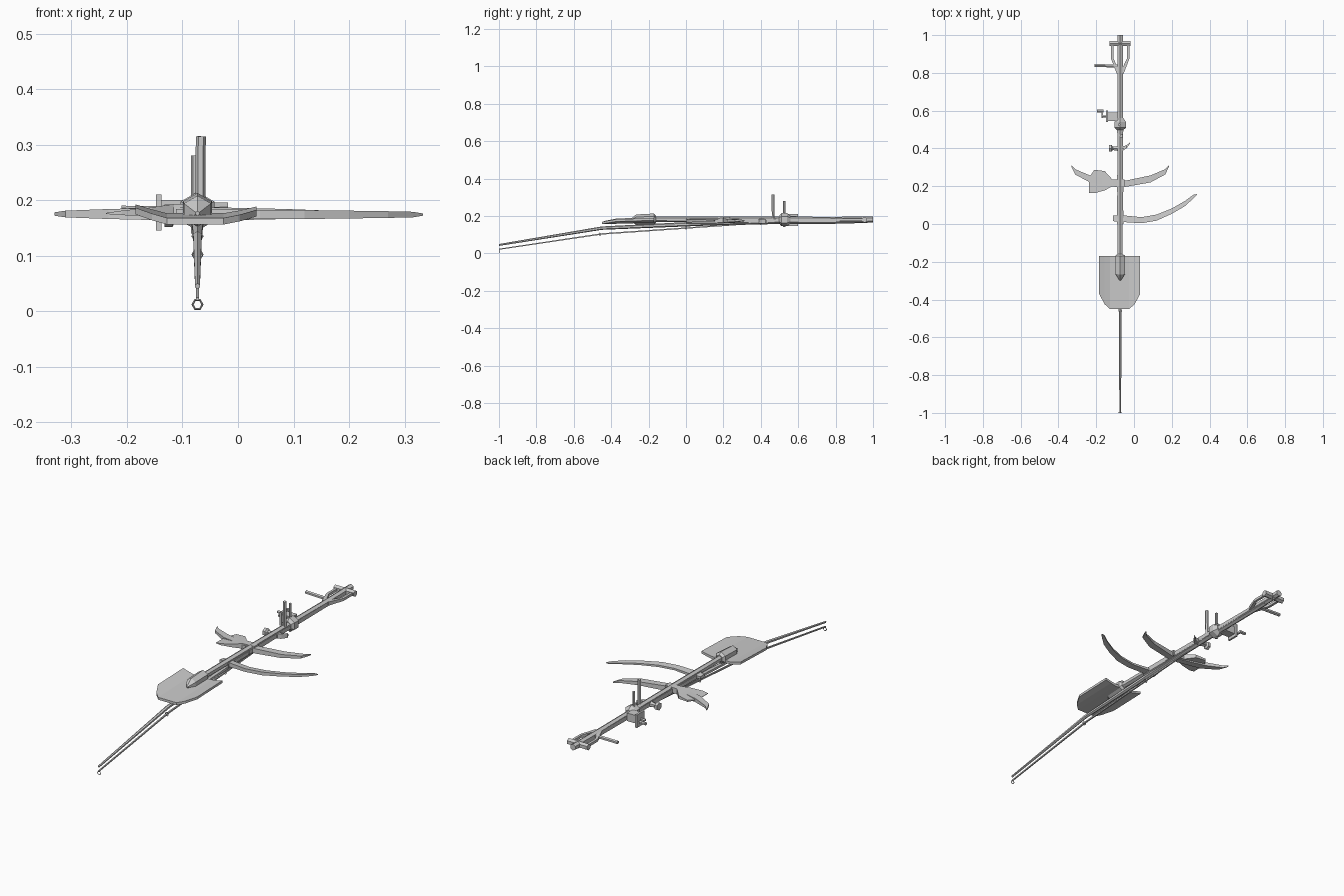
import bpy, bmesh
from math import pi, sin, cos
from mathutils import Vector

if "Cube" in bpy.data.objects:
    bpy.data.objects.remove(bpy.data.objects["Cube"])

CX = -0.073  # shared axis of the bundled tools


def loft(name, rings):
    """Skin a list of equal-length rings and cap both ends."""
    bm = bmesh.new()
    rows = [[bm.verts.new(p) for p in r] for r in rings]
    n = len(rows[0])
    for a, b in zip(rows, rows[1:]):
        for i in range(n):
            bm.faces.new((a[i], a[(i + 1) % n], b[(i + 1) % n], b[i]))
    bm.faces.new(rows[0][::-1])
    bm.faces.new(rows[-1])
    bmesh.ops.recalc_face_normals(bm, faces=bm.faces[:])
    me = bpy.data.meshes.new(name)
    bm.to_mesh(me)
    bm.free()
    ob = bpy.data.objects.new(name, me)
    bpy.context.collection.objects.link(ob)
    return ob


def tube(name, pts, sides=6):
    """Tapered polygonal bar through (x, y, z, radius) points."""
    rings = []
    ps = [Vector(p[:3]) for p in pts]
    for i, p in enumerate(pts):
        d = (ps[min(i + 1, len(ps) - 1)] - ps[max(i - 1, 0)]).normalized()
        up = Vector((1, 0, 0)) if abs(d.z) > 0.9 else Vector((0, 0, 1))
        u = d.cross(up).normalized()
        v = u.cross(d)
        rings.append([ps[i] + p[3] * (u * cos(2 * pi * (k + .5) / sides) + v * sin(2 * pi * (k + .5) / sides))
                      for k in range(sides)])
    return loft(name, rings)


def blade(name, stations, slope=0.0, y0=0.0):
    """Flat blade from stations (x, y_low, y_high, z, half thickness at low, at high)."""
    rings = []
    for x, lo, hi, z, tl, th in stations:
        zl, zh = z + slope * (lo - y0), z + slope * (hi - y0)
        rings.append([(x, lo, zl - tl), (x, hi, zh - th), (x, hi, zh + th), (x, lo, zl + tl)])
    return loft(name, rings)


def ring(name, loc, r):
    bpy.ops.mesh.primitive_torus_add(major_segments=6, minor_segments=4, major_radius=r,
                                     minor_radius=0.002, location=loc, rotation=(pi / 2, 0, 0))
    bpy.context.object.name = name


def box(name, x0, x1, y0, y1, z0, z1):
    return loft(name, [[(x, y0, z0), (x, y1, z0), (x, y1, z1), (x, y0, z1)] for x in (x0, x1)])


# Shovel: dished blade, socket, shaft and D-grip
blade("shovel_blade", [(x, lo, -.17, z, .006, .006) for x, lo, z in (
    (-.185, -.37, .178), (-.155, -.425, .169), (-.128, -.45, .162), (-.026, -.45, .162),
    (.003, -.425, .167), (.033, -.37, .174))], slope=.03, y0=-.45)
tube("shovel_socket", [(CX, -.30, .176, .004), (CX, -.265, .18, .028), (CX, -.17, .183, .03),
                       (CX, -.16, .183, .018)], 6)
tube("shovel_shaft", [(CX, -.2, .182, .015), (CX, .2, .182, .016), (CX, .84, .18, .015)])
for s, side in ((-1, "left"), (1, "right")):
    tube("shovel_grip_arm_" + side, [(CX + s * .01, .80, .18, .013), (CX + s * .042, .875, .18, .009),
                                     (CX + s * .042, .955, .18, .009)], 4)
tube("shovel_grip_bar", [(CX - .057, .955, .18, .016), (CX + .055, .955, .18, .016)], 6)

# Pickaxe and axe heads with a shared-line shaft
half = [(.258, .303, .312, .003), (.238, .262, .29, .006), (.16, .22, .257, .009), (.03, .197, .23, .012)]
pick = [(CX - d, lo, hi, .175, t, t) for d, lo, hi, t in half]
pick += [(CX + d, lo, hi, .175, t, t) for d, lo, hi, t in half[::-1]]
blade("pick_head", pick)
tube("pick_shaft", [(CX, .17, .176, .02), (CX, .26, .176, .018), (CX, .6, .178, .016), (CX, 1, .181, .016)])
blade("axe_head", [(-.238, .165, .245, .176, .001, .001), (-.21, .163, .287, .177, .004, .004),
                   (-.155, .178, .28, .179, .008, .008), (-.115, .2, .236, .18, .013, .013),
                   (-.05, .2, .236, .18, .015, .015)])

# Scythe: curved blade, shaft, two pegs
blade("scythe_blade", [(x, lo, hi, .174, t, t * .6) for x, lo, hi, t in (
    (-.112, .015, .045, .010), (-.05, .01, .045, .010), (.04, .004, .036, .008), (.12, .018, .05, .008),
    (.2, .054, .082, .007), (.27, .095, .122, .006), (.315, .136, .155, .005), (.333, .153, .158, .002))])
tube("scythe_shaft", [(CX, 0, .172, .019), (CX, .5, .174, .016), (CX, .97, .176, .014)])
tube("scythe_side_peg", [(-.21, .84, .181, .009), (CX, .835, .179, .009)])
tube("scythe_upright_peg", [(-.068, .467, .17, .009), (-.067, .465, .315, .009)])

# Claw hammer
tube("hammer_handle", [(CX, .37, .176, .013), (CX, .5, .176, .019), (CX, .6, .176, .014)])
tube("hammer_head", [(-.132, .4, .172, .02), (-.118, .4, .172, .02), (-.112, .4, .172, .010),
                     (-.085, .4, .172, .015), (-.055, .4, .172, .014)])
blade("hammer_claw", [(-.06, .388, .412, .172, .012, .012), (-.04, .4, .416, .172, .012, .008),
                      (-.022, .424, .432, .172, .012, .002)])

# Fishing rod with its slack line and guide rings
tube("fishing_rod", [(CX, -1, .045, .005), (CX, -.45, .135, .009), (CX, .1, .16, .012),
                     (CX, .45, .172, .016), (CX, .9, .172, .013)])
tube("fishing_line", [(CX, -1, .022, .004), (CX, -.45, .104, .005), (CX, .4, .163, .005),
                      (CX, .5, .17, .004)], 4)
ring("tip_guide", (CX, -.996, .012), .009)
for y, z in ((-.46, .102), (0, .135)):
    ring("line_guide", (CX, y, z), .009)

# Reel with crank and upright stem
tube("reel_body", [(CX, .498, .18, .020), (CX, .51, .18, .035), (CX, .54, .18, .035), (CX, .56, .18, .020)], 6)
tube("reel_stem", [(-.078, .525, .14, .007), (-.078, .525, .28, .007)])
box("reel_spool", -.14, -.085, .545, .59, .16, .2)
box("reel_plate", -.148, -.138, .54, .60, .145, .21)
tube("reel_axle", [(-.17, .568, .178, .006), (-.14, .568, .178, .006)])
tube("crank_arm", [(-.168, .562, .178, .006), (-.168, .604, .178, .006)], 4)
tube("crank_knob", [(-.197, .598, .178, .008), (-.162, .598, .178, .008)])
